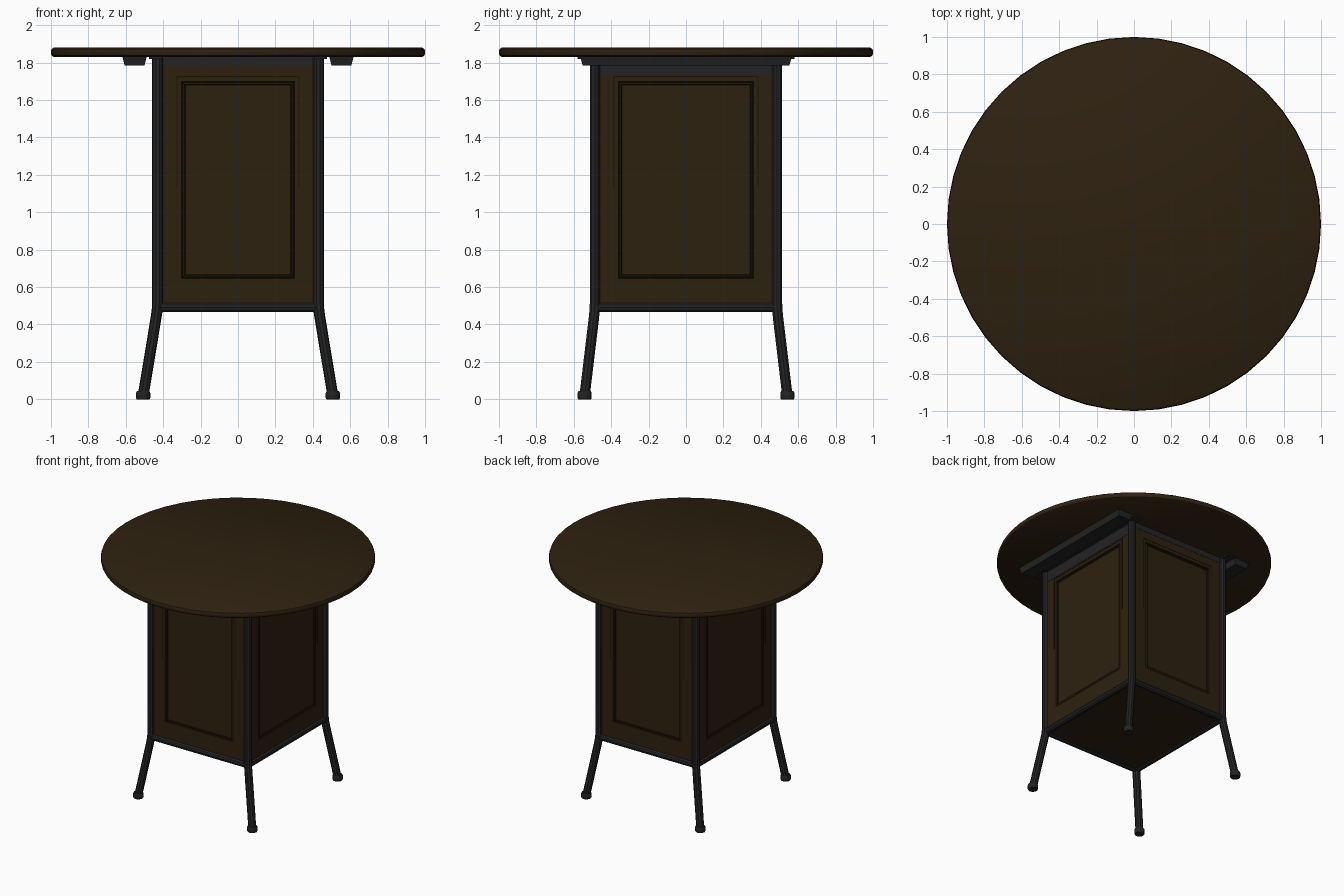
import bpy, bmesh
from mathutils import Matrix, Vector

cube = bpy.data.objects.get("Cube")
if cube:
    bpy.data.objects.remove(cube, do_unlink=True)


def material(name, rgb):
    m = bpy.data.materials.new(name)
    m.use_nodes = True
    m.diffuse_color = (*rgb, 1)
    node = m.node_tree.nodes["Principled BSDF"]
    node.inputs["Base Color"].default_value = (*rgb, 1)
    node.inputs["Roughness"].default_value = 0.8
    return m


WOOD = material("dark brown wood", (0.027, 0.0152, 0.005))
GROOVE = material("groove brown", (0.011, 0.006, 0.002))
METAL = material("charcoal metal", (0.0165, 0.017, 0.018))

PX, PY = 0.43, 0.487      # post centres
TOP, FLOOR = 1.83, 0.49   # underside of the top, height of the lower frame
SIGNS = (-1, 1)


def finish(name, bm, mats, smooth=True):
    bmesh.ops.recalc_face_normals(bm, faces=bm.faces)
    me = bpy.data.meshes.new(name)
    bm.to_mesh(me)
    bm.free()
    for m in mats:
        me.materials.append(m)
    ob = bpy.data.objects.new(name, me)
    bpy.context.collection.objects.link(ob)
    if smooth:
        for o in bpy.context.selected_objects:
            o.select_set(False)
        ob.select_set(True)
        bpy.context.view_layer.objects.active = ob
        bpy.ops.object.shade_smooth_by_angle(angle=0.6)
    return ob


def lathe(name, profile, sides, mat, at=(0, 0)):
    """Closed turned solid from (radius, height) pairs."""
    bm = bmesh.new()
    rings = []
    for r, z in profile:
        c = bmesh.ops.create_circle(bm, segments=sides, radius=r,
                                    matrix=Matrix.Translation((*at, z)))
        rings.append(c["verts"])
    for a, b in zip(rings, rings[1:]):
        for i in range(sides):
            j = (i + 1) % sides
            bm.faces.new((a[i], a[j], b[j], b[i]))
    bm.faces.new(rings[0])
    bm.faces.new(rings[-1])
    return finish(name, bm, [mat])


def box(name, centre, size, mat, taper=0.0):
    """Box whose lower edge is drawn in by taper."""
    bm = bmesh.new()
    bmesh.ops.create_cube(bm, size=1)
    for v in bm.verts:
        low = v.co.z < 0
        v.co = Vector([c * s for c, s in zip(v.co, size)])
        if low:
            v.co.x -= taper if v.co.x > 0 else -taper
            v.co.y -= taper if v.co.y > 0 else -taper
        v.co += Vector(centre)
    return finish(name, bm, [mat], smooth=False)


def tube(name, points, radius):
    """Round metal tube along a path."""
    cu = bpy.data.curves.new(name, "CURVE")
    cu.dimensions = "3D"
    cu.bevel_depth = radius
    cu.bevel_resolution = 3
    cu.use_fill_caps = True
    sp = cu.splines.new("POLY")
    sp.points.add(len(points) - 1)
    for p, co in zip(sp.points, points):
        p.co = (*co, 1)
    tmp = bpy.data.objects.new(name, cu)
    bpy.context.collection.objects.link(tmp)
    bpy.context.view_layer.update()
    me = bpy.data.meshes.new_from_object(
        tmp.evaluated_get(bpy.context.evaluated_depsgraph_get()))
    bpy.data.objects.remove(tmp)
    bm = bmesh.new()
    bm.from_mesh(me)
    for f in bm.faces:
        f.material_index = 0
    bpy.data.meshes.remove(me)
    return finish(name, bm, [METAL])


def panel(name, w, dist, turn):
    """Wood panel with two sunk grooves, facing -y before it is turned."""
    spin = Matrix.Rotation(turn, 4, "Z")
    loops = [(w, 0.505, TOP, 0.02), (w, 0.505, TOP, 0),
             (w - .100, .645, 1.700, 0), (w - .106, .651, 1.694, .008),
             (w - .114, .660, 1.685, 0), (w - .120, .666, 1.679, .006)]
    bm = bmesh.new()
    rings = [[bm.verts.new(spin @ Vector((x, depth - dist, z)))
              for x, z in ((-a, lo), (a, lo), (a, hi), (-a, hi))]
             for a, lo, hi, depth in loops]
    for n, (a, b) in enumerate(zip(rings, rings[1:])):
        for i in range(4):
            j = (i + 1) % 4
            f = bm.faces.new((a[i], a[j], b[j], b[i]))
            f.material_index = 1 if n in (2, 4) else 0
    bm.faces.new(rings[0])
    bm.faces.new(rings[-1])
    finish(name, bm, [WOOD, GROOVE], smooth=False)

    # scored outline around the upper half, and the dark strip at the head
    def plate(label, x, z, sx, sz, mat):
        ob = box(label, (x, -dist, z), (sx, 0.004, sz), mat)
        ob.data.transform(spin)
    for s in SIGNS:
        plate(name + "_score_side", s * (w - .077), 1.43, .005, .59, GROOVE)
    plate(name + "_score_top", 0, 1.725, 2 * w - .154, .005, GROOVE)
    h = 0.095 if abs(turn) in (HALF, 3 * HALF) else 0.045
    plate(name + "_head_strip", 0, TOP - h / 2, 2 * w, h, METAL)


HALF = 1.5707963

# round top with a softened rim
lathe("table_top", [(0.985, TOP), (0.996, 1.837), (1.0, 1.847), (1.0, 1.862),
                    (0.996, 1.873), (0.985, 1.88)], 48, WOOD)

# four cabinet panels and the floor
panel("front_panel", 0.402, PY + 0.006, 0)
panel("left_panel", 0.462, PX + 0.006, HALF)
panel("back_panel", 0.402, PY + 0.006, 2 * HALF)
panel("right_panel", 0.462, PX + 0.006, 3 * HALF)
box("cabinet_floor", (0, 0, FLOOR), (2 * PX, 2 * PY, 0.02), WOOD)

# posts that bend out into splayed legs, with feet
for sx in SIGNS:
    for sy in SIGNS:
        side = ("front" if sy < 0 else "back") + ("_left" if sx > 0 else "_right")
        path = [(PX, PY, TOP), (PX, PY, 0.51), (PX + .003, PY + .002, 0.47),
                (PX + .009, PY + .006, 0.43), (0.507, 0.542, 0.02)]
        tube(side + "_leg", [(sx * x, sy * y, z) for x, y, z in path], 0.029)
        lathe(side + "_foot", [(0.035, 0), (0.038, 0.006), (0.038, 0.034),
                               (0.033, 0.044)], 16, METAL, (sx * .507, sy * .542))

# lower frame rails, top bearers and mounting strips
for s in SIGNS:
    end = "front" if s < 0 else "back"
    side = "left" if s > 0 else "right"
    tube(end + "_lower_rail", [(-PX, s * PY, FLOOR), (PX, s * PY, FLOOR)], 0.025)
    tube(side + "_lower_rail", [(s * PX, -PY, FLOOR), (s * PX, PY, FLOOR)], 0.025)
    box(side + "_top_bearer", (s * .553, 0, 1.808), (0.13, 1.13, 0.046), METAL, 0.012)
    box(side + "_mounting_strip", (s * .442, 0, 1.825), (0.07, 1.16, 0.012), METAL)
